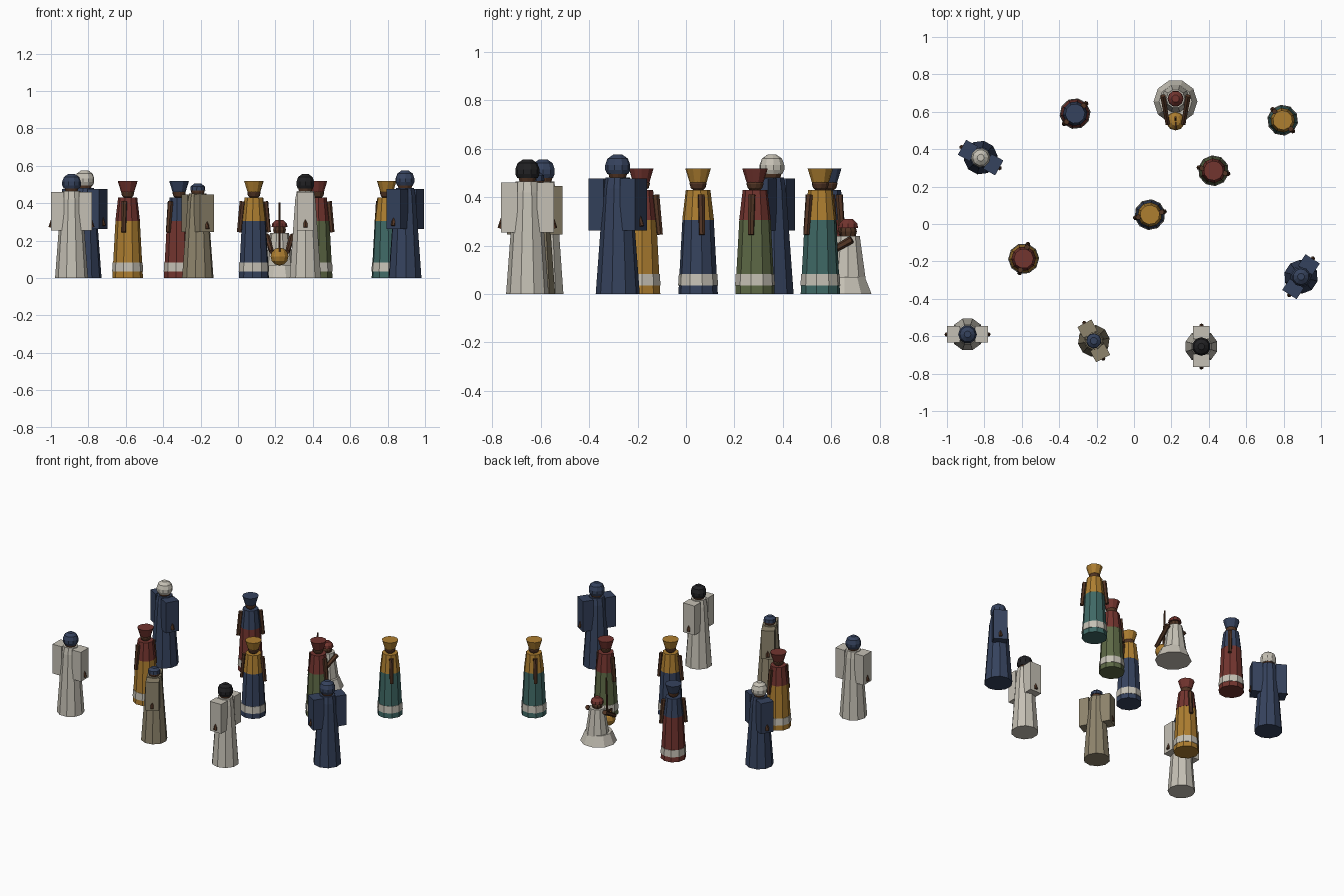
import bpy, bmesh
from math import cos, sin, pi, radians
from mathutils import Vector, Matrix

if "Cube" in bpy.data.objects:
    bpy.data.objects.remove(bpy.data.objects["Cube"])

COLORS = {
    "gold": (.42, .21, .03), "navy": (.036, .055, .11), "red": (.17, .035, .028),
    "green": (.11, .14, .06), "teal": (.05, .14, .13), "white": (.56, .53, .46),
    "tan": (.27, .23, .15), "skin": (.085, .036, .018), "black": (.015, .015, .017),
}
MATS = {}
for key, rgb in COLORS.items():
    MATS[key] = bpy.data.materials.new(key)
    MATS[key].diffuse_color = (*rgb, 1)


def finish(bm, name, color, mat):
    bm.normal_update()
    bmesh.ops.recalc_face_normals(bm, faces=bm.faces)
    mesh = bpy.data.meshes.new(name)
    bm.to_mesh(mesh)
    bm.free()
    mesh.materials.append(MATS[color])
    ob = bpy.data.objects.new(name, mesh)
    ob.matrix_world = mat
    bpy.context.collection.objects.link(ob)
    return ob


def lathe(name, color, mat, profile, sides=10):
    """Closed faceted solid from (radius, height) rings."""
    bm = bmesh.new()
    rings = [[bm.verts.new((r * cos(2 * pi * i / sides), r * sin(2 * pi * i / sides), z))
              for i in range(sides)] for r, z in profile]
    for a, b in zip(rings, rings[1:]):
        for i in range(sides):
            j = (i + 1) % sides
            bm.faces.new((a[i], a[j], b[j], b[i]))
    bm.faces.new(rings[0][::-1])
    bm.faces.new(rings[-1])
    return finish(bm, name, color, mat)


def ball(name, color, mat, center, size, sides=10, rings=6):
    bm = bmesh.new()
    bmesh.ops.create_uvsphere(bm, u_segments=sides, v_segments=rings, radius=1)
    bmesh.ops.scale(bm, vec=size, verts=bm.verts)
    bmesh.ops.translate(bm, vec=center, verts=bm.verts)
    return finish(bm, name, color, mat)


def rod(name, color, mat, a, b, r1, r2, sides=6):
    a, b = Vector(a), Vector(b)
    bm = bmesh.new()
    rot = (b - a).to_track_quat('Z', 'Y').to_matrix().to_4x4()
    bmesh.ops.create_cone(bm, cap_ends=True, segments=sides, radius1=r1, radius2=r2,
                          depth=(b - a).length, matrix=Matrix.Translation((a + b) / 2) @ rot)
    return finish(bm, name, color, mat)


def box(name, color, mat, center, size):
    bm = bmesh.new()
    bmesh.ops.create_cube(bm, size=1)
    bmesh.ops.scale(bm, vec=size, verts=bm.verts)
    bmesh.ops.translate(bm, vec=center, verts=bm.verts)
    return finish(bm, name, color, mat)


def placed(x, y, angle, s=1):
    return Matrix.Translation((x, y, 0)) @ Matrix.Rotation(radians(angle), 4, 'Z') @ Matrix.Scale(s, 4)


def woman(x, y, angle, top, skirt):
    m = placed(x, y, angle)
    lathe("skirt", skirt, m, [(.082, 0), (.065, .31)])
    lathe("hem_band", "white", m, [(.083, .035), (.080, .083)])
    lathe("blouse", top, m, [(.066, .305), (.051, .43)])
    lathe("neck", "skin", m, [(.022, .42), (.022, .45)], 8)
    ball("head", "skin", m, (0, 0, .455), (.036, .036, .033))
    lathe("head_wrap", top, m, [(.035, .46), (.053, .518)])
    for s in (-1, 1):
        rod("arm", "skin", m, (s * .063, 0, .41), (s * .08, 0, .245), .015, .013)


def man(x, y, angle, s, robe, hat, cap=False):
    m = placed(x, y, angle, s)
    lathe("robe", robe, m, [(.088, 0), (.057, .42), (.048, .465)])
    for k in (-1, 1):
        box("wide_sleeve", robe, m, (k * .075, 0, .357), (.07, .088, .206))
        rod("hand", "skin", m, (k * .095, 0, .32), (k * .112, 0, .27), .012, .012)
    ball("head", "skin", m, (0, 0, .478), (.038, .038, .036))
    if cap:
        lathe("cap", hat, m, [(.042, .482), (.04, .505), (.02, .52)])
    else:
        lathe("turban", hat, m, [(.042, .478), (.05, .495), (.05, .515), (.041, .54), (.018, .556)])


# standing women
woman(.085, .05, 12, "gold", "navy")
woman(-.59, -.185, 74, "red", "gold")
woman(-.315, .59, 43, "navy", "red")
woman(.425, .285, -12, "red", "green")
woman(.795, .555, -47, "gold", "teal")

# standing men
man(-.89, -.59, 0, 1, "white", "navy")
man(-.82, .355, -29, 1.035, "navy", "white")
man(-.215, -.625, -62, .97, "tan", "navy", cap=True)
man(.36, -.655, 90, 1, "white", "black")
man(.893, -.282, 57, 1.035, "navy", "navy")

# seated musician
m = placed(.222, .655, 0)
lathe("seated_robe", "white", m, [(.117, 0), (.088, .07)])
up = m @ Matrix.Translation((0, .015, 0))
lathe("seated_torso", "white", up, [(.076, .06), (.05, .24)])
ball("seated_head", "skin", up, (0, 0, .258), (.036, .036, .038))
lathe("seated_cap", "red", up, [(.043, .272), (.039, .292), (.02, .31)])
for s in (-1, 1):
    rod("playing_arm", "skin", m, (s * .068, .03, .225), (s * .042, -.12, .14), .016, .013)
# gourd instrument
ball("gourd_body", "gold", m, (0, -.105, .115), (.05, .05, .048))
rod("instrument_neck", "skin", m, (0, -.1, .1), (0, -.085, .405), .007, .006)
box("string_bridge", "skin", m, (0, -.13, .155), (.008, .04, .03))

for m in bpy.data.materials:
    if m.users and not m.is_grease_pencil:
        m.use_nodes = True
        m.node_tree.nodes["Principled BSDF"].inputs["Base Color"].default_value = m.diffuse_color
